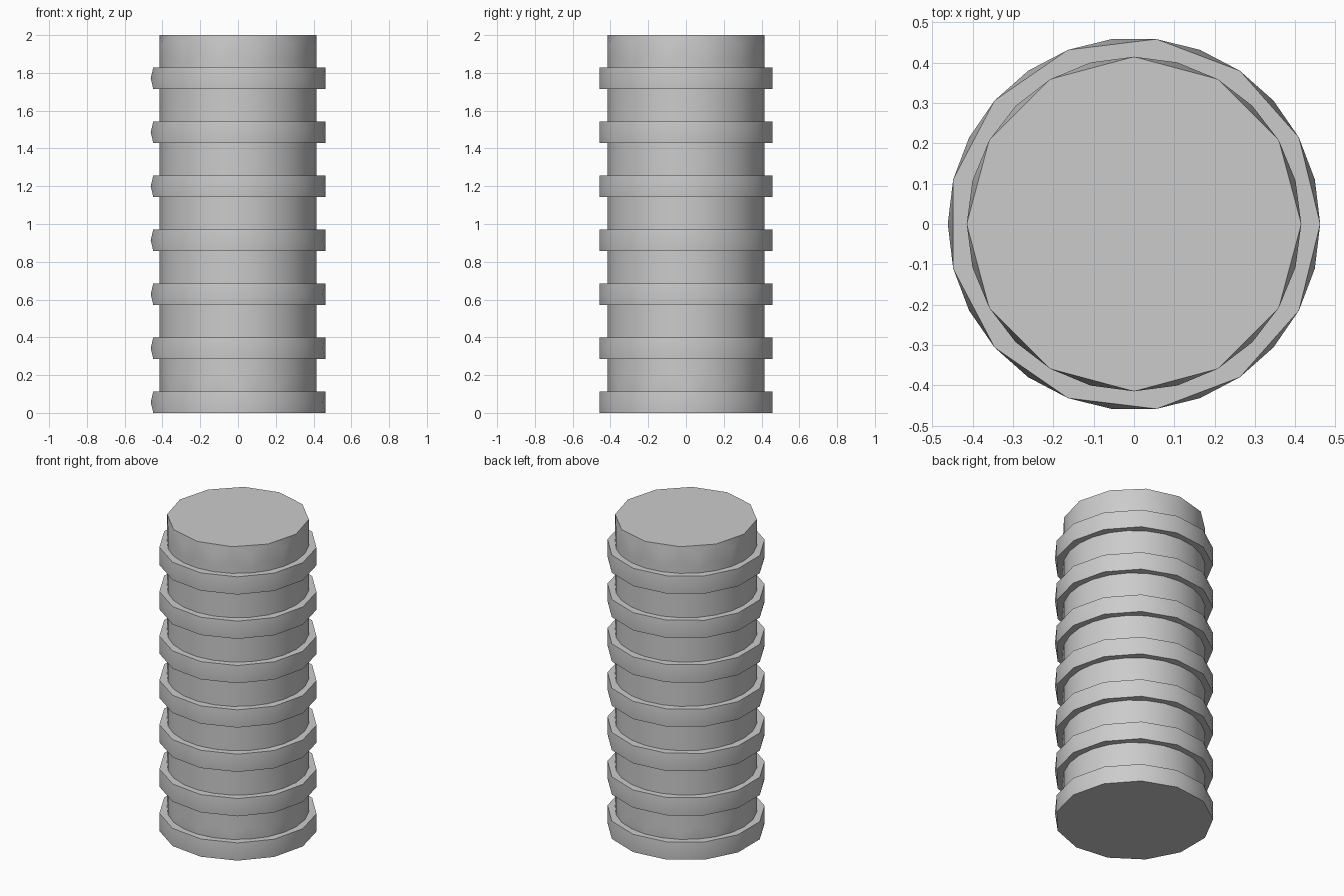
import bpy, bmesh, math

cube = bpy.data.objects.get("Cube")
if cube:
    bpy.data.objects.remove(cube, do_unlink=True)

GREY = (0.6, 0.6, 0.6, 1.0)
mat = bpy.data.materials.new("plain_grey")
mat.use_nodes = True
mat.diffuse_color = GREY
mat.node_tree.nodes["Principled BSDF"].inputs["Base Color"].default_value = GREY


def drum(name, radius, sides, z0, z1, cells=1):
    """Cylinder with flat-sided ends and a rounding point in the middle of every side cell."""
    bm = bmesh.new()
    step = 2 * math.pi / sides
    dz = (z1 - z0) / cells

    def loop(z, shift):
        return [bm.verts.new((radius * math.cos((i + shift) * step),
                              radius * math.sin((i + shift) * step), z))
                for i in range(sides)]

    corners = [loop(z0 + k * dz, 0) for k in range(cells + 1)]
    mids = [loop(z0 + (k + 0.5) * dz, 0.5) for k in range(cells)]

    for i in range(sides):
        j = (i + 1) % sides
        # triangles beside each vertical corner edge
        for k in range(cells):
            low, high, c = corners[k], corners[k + 1], mids[k][i]
            bm.faces.new((low[j], high[j], c))
            bm.faces.new((high[i], low[i], c))
        # rounding points joined vertically between cells
        for k in range(1, cells):
            a, b = mids[k - 1][i], mids[k][i]
            bm.faces.new((a, corners[k][j], b))
            bm.faces.new((b, corners[k][i], a))
        # straight chords at both ends
        bm.faces.new((corners[0][i], corners[0][j], mids[0][i]))
        bm.faces.new((corners[-1][j], corners[-1][i], mids[-1][i]))
    bm.faces.new(corners[0][::-1])
    bm.faces.new(corners[-1])

    mesh = bpy.data.meshes.new(name)
    bm.to_mesh(mesh)
    bm.free()
    mesh.materials.append(mat)
    obj = bpy.data.objects.new(name, mesh)
    bpy.context.collection.objects.link(obj)
    bpy.ops.object.select_all(action='DESELECT')
    obj.select_set(True)
    bpy.context.view_layer.objects.active = obj
    bpy.ops.object.shade_smooth_by_angle(angle=math.radians(35))
    return obj


# Central column
drum("column", 0.415, 12, 0.05, 2.0, cells=20)

# Evenly spaced raised bands
PITCH = 2 / 7
for n in range(7):
    drum(f"band_{n + 1}", 0.462, 13, n * PITCH, n * PITCH + 0.4 * PITCH)
